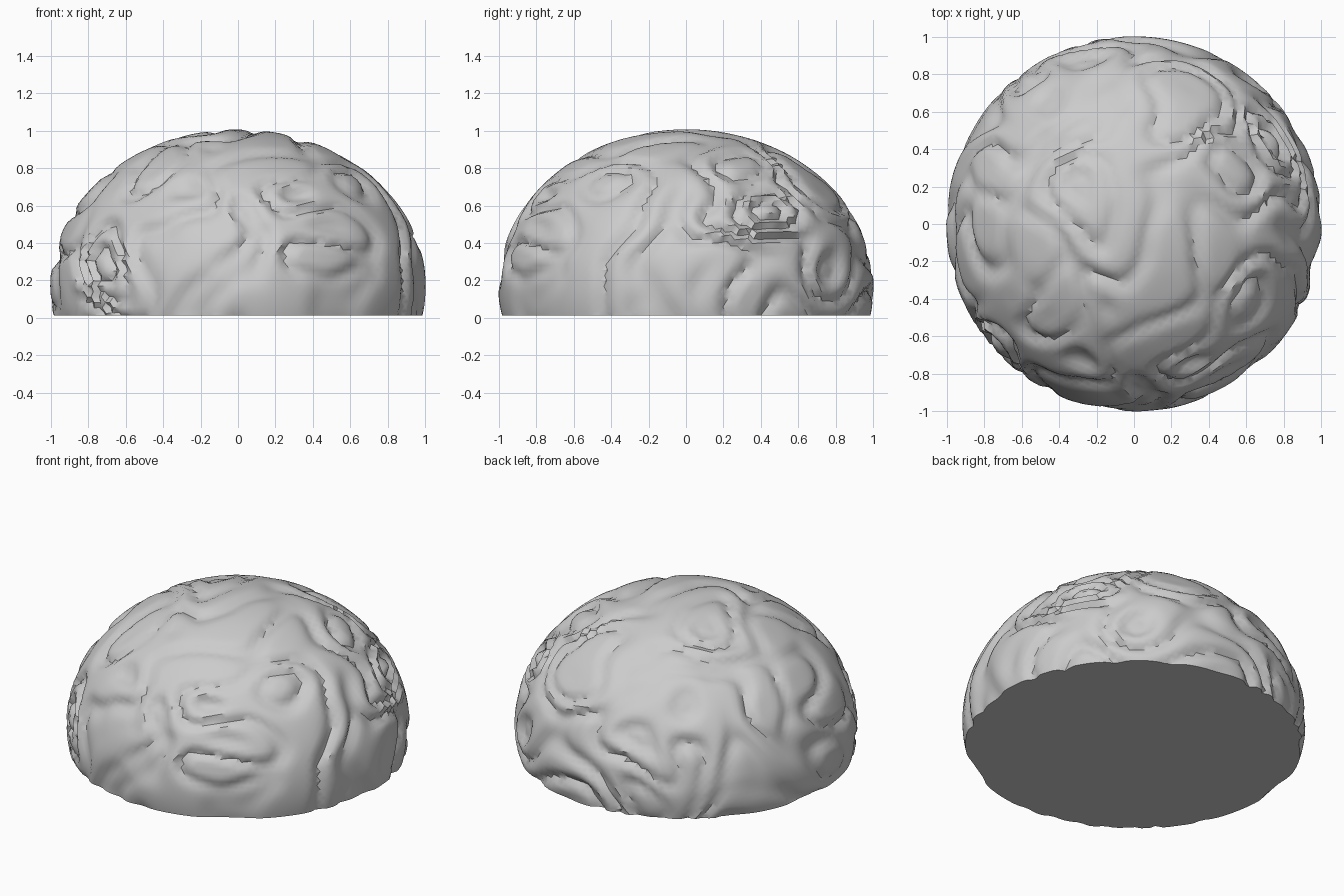
import bpy, bmesh, math
from mathutils import Vector, noise

if "Cube" in bpy.data.objects:
    bpy.data.objects.remove(bpy.data.objects["Cube"])

# dome proportions: squashed sphere cut off near the ground
CENTRE_Z, RADIUS_Z, CUT_Z = 0.17, 0.835, 0.012

# ringed hollows: x, y, z on the dome, angular size
HOLLOWS = [
    (0.25, -0.16, 0.97, 0.30), (0.57, 0.25, 0.80, 0.20),
    (0.75, 0.48, 0.55, 0.22), (0.72, -0.28, 0.68, 0.22),
    (-0.60, -0.43, 0.72, 0.18), (-0.67, 0.47, 0.62, 0.24),
    (0.66, 0.73, 0.22, 0.20), (0.80, 0.30, 0.57, 0.26),
    (-0.75, -0.63, 0.27, 0.20), (-0.40, -0.73, 0.58, 0.24),
    (-0.90, -0.10, 0.45, 0.25), (0.05, 0.92, 0.38, 0.22),
]


def on_unit(x, y, z):
    return Vector((x, y, (z - CENTRE_Z) / RADIUS_Z)).normalized()


SEEDS = [(on_unit(x, y, z), s) for x, y, z, s in HOLLOWS]
# long raised folds: centre and long axis
FOLDS = [(on_unit(0.25, -0.72, 0.65), Vector((1, 0, 0)), 0.32),
         (on_unit(0.55, -0.80, 0.33), Vector((1, 0.5, 0)), 0.30),
         (on_unit(-0.22, -0.32, 0.93), Vector((0.4, -1, 0)), 0.28)]


def relief(n):
    """Inward depth of the folded surface in direction n."""
    warp = n + 0.22 * noise.noise_vector(n * 1.7)
    field = noise.noise(warp * 2.1 + Vector((4.1, 2.7, 7.3))) * 1.6
    ring = 0.0
    for c, s in SEEDS:
        ring += math.exp(-((n - c).length / s) ** 2)
    for c, axis, s in FOLDS:
        d = n - c
        along = d.dot(axis.normalized())
        across2 = max(d.length_squared - along * along, 0)
        ring += 0.8 * math.exp(-(along * along * 0.6 + across2 * 7) / (s * s))
    wave = 0.5 + 0.5 * math.cos(9.0 * (field + 0.9 * ring))
    strength = 0.35 + 0.65 * min(1, ring + abs(noise.noise(n * 1.5)) * 1.5)
    return 0.038 * strength * (1 - wave) ** 2.0


bm = bmesh.new()
bmesh.ops.create_icosphere(bm, subdivisions=6, radius=1)
for v in bm.verts:
    n = v.co.normalized()
    r = 1.004 - relief(n)
    v.co = Vector((n.x * r, n.y * r, CENTRE_Z + n.z * r * RADIUS_Z))

# flat underside
cut = bmesh.ops.bisect_plane(bm, geom=bm.verts[:] + bm.edges[:] + bm.faces[:],
                             plane_co=(0, 0, CUT_Z), plane_no=(0, 0, -1),
                             clear_outer=True)
rim = [e for e in cut["geom_cut"] if isinstance(e, bmesh.types.BMEdge)]
bmesh.ops.contextual_create(bm, geom=rim)
bmesh.ops.recalc_face_normals(bm, faces=bm.faces[:])

mesh = bpy.data.meshes.new("wrinkled_dome")
bm.to_mesh(mesh)
bm.free()
dome = bpy.data.objects.new("wrinkled_dome", mesh)
bpy.context.collection.objects.link(dome)
bpy.context.view_layer.objects.active = dome
dome.select_set(True)
bpy.ops.object.shade_smooth_by_angle(angle=math.radians(40))
